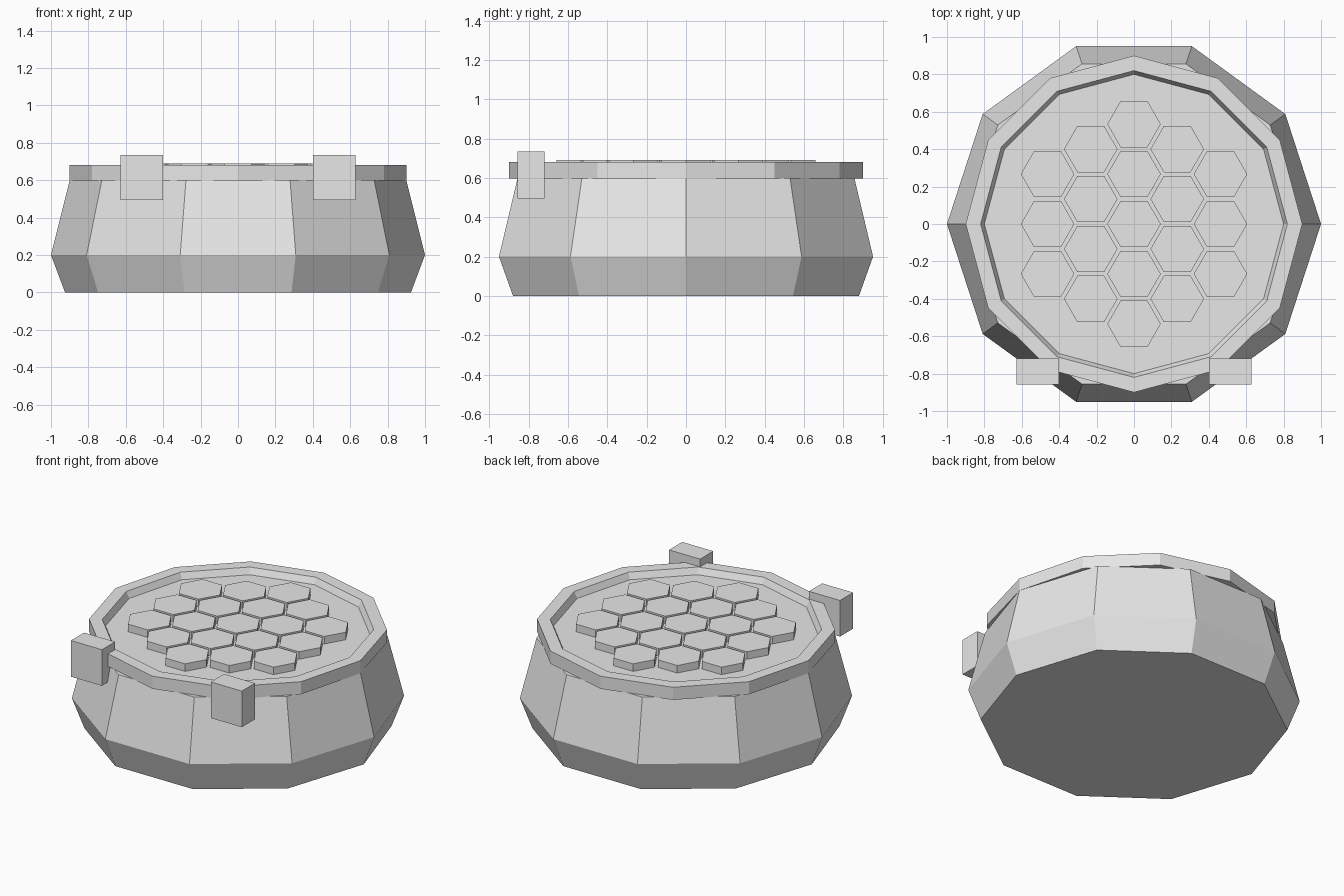
import bpy, bmesh, math

if "Cube" in bpy.data.objects:
    bpy.data.objects.remove(bpy.data.objects["Cube"])

grey = bpy.data.materials.new("light_grey")
grey.diffuse_color = (0.8, 0.8, 0.8, 1)
grey.use_nodes = True
grey.node_tree.nodes["Principled BSDF"].inputs["Base Color"].default_value = grey.diffuse_color


def lathe(name, sides, profile, loc=(0, 0)):
    """Stack of regular polygons (radius, z), capped at both ends."""
    bm = bmesh.new()
    rings = []
    for r, z in profile:
        rings.append([bm.verts.new((loc[0] + r * math.cos(2 * math.pi * i / sides),
                                    loc[1] + r * math.sin(2 * math.pi * i / sides), z))
                      for i in range(sides)])
    for a, b in zip(rings, rings[1:]):
        for i in range(sides):
            j = (i + 1) % sides
            bm.faces.new((a[i], a[j], b[j], b[i]))
    bm.faces.new(rings[0][::-1])
    bm.faces.new(rings[-1])
    return finish(name, bm)


def finish(name, bm):
    me = bpy.data.meshes.new(name)
    bm.to_mesh(me)
    bm.free()
    me.materials.append(grey)
    ob = bpy.data.objects.new(name, me)
    bpy.context.collection.objects.link(ob)
    return ob


# ten-sided tapered body
lathe("body", 10, [(0.925, 0), (1.0, 0.2), (0.9, 0.6)])

# twelve-sided rim with recessed floor
lathe("rim", 12, [(0.9, 0.598), (0.9, 0.682), (0.82, 0.682), (0.8, 0.64)])

# honeycomb of raised hexagonal tiles, columns of 3-4-5-4-3
pitch = 0.267
for c in range(-2, 3):
    n = 5 - abs(c)
    for k in range(n):
        y = (k - (n - 1) / 2) * pitch
        lathe("hex_tile", 6, [(0.143, 0.635), (0.143, 0.69)],
              (c * pitch * math.sqrt(3) / 2, y))

# two front clip blocks
for s, side in ((-1, "left"), (1, "right")):
    bm = bmesh.new()
    bmesh.ops.create_cube(bm, size=1)
    bmesh.ops.scale(bm, vec=(0.228, 0.138, 0.24), verts=bm.verts)
    bmesh.ops.translate(bm, vec=(s * 0.514, -0.788, 0.614), verts=bm.verts)
    finish("clip_" + side, bm)
